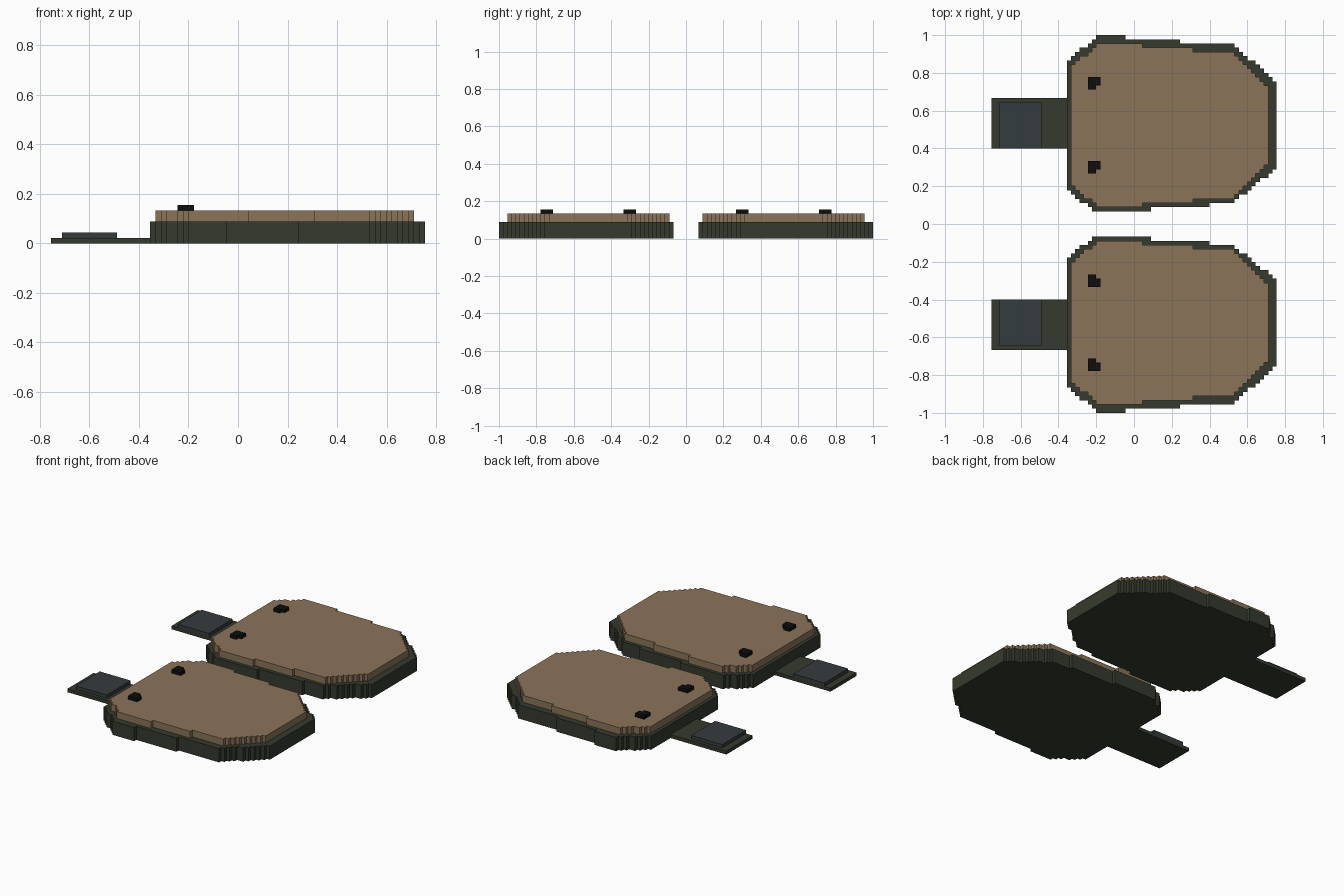
import bpy, bmesh

if "Cube" in bpy.data.objects:
    bpy.data.objects.remove(bpy.data.objects["Cube"])

U = 1 / 45  # one grid block


def material(name, r, g, b):
    def lin(c):
        c /= 255
        return c / 12.92 if c <= 0.04045 else ((c + 0.055) / 1.055) ** 2.4
    m = bpy.data.materials.new(name)
    m.diffuse_color = (lin(r), lin(g), lin(b), 1)
    m.use_nodes = True
    m.node_tree.nodes["Principled BSDF"].inputs["Base Color"].default_value = m.diffuse_color
    return m


olive = material("dark olive", 53, 58, 45)
tan = material("tan", 139, 116, 90)
slate = material("slate grey", 53, 59, 61)
black = material("black", 14, 14, 14)


def stepped(corners):
    """Turn every diagonal edge of the outline into block-sized stairs."""
    out = []
    for i, p in enumerate(corners):
        q = corners[(i + 1) % len(corners)]
        x_first = corners[i - 1][0] == p[0]   # previous edge was vertical
        dx, dy = q[0] - p[0], q[1] - p[1]
        if dx == 0 or dy == 0:
            out.append(p)
            continue
        n = max(abs(dx), abs(dy))
        a = p
        for k in range(1, n + 1):
            b = (p[0] + round(dx * k / n), p[1] + round(dy * k / n))
            out += [a, (b[0], a[1]) if x_first else (a[0], b[1])]
            a = b
    return [p for i, p in enumerate(out) if p != out[i - 1]]


def slab(name, corners, z0, z1, mat):
    """Extrude an outline upward and mirror it to the other side."""
    bm = bmesh.new()
    face = bm.faces.new([bm.verts.new((x * U, y * U, z0 * U)) for x, y in stepped(corners)])
    ext = bmesh.ops.extrude_face_region(bm, geom=[face])
    bmesh.ops.translate(bm, vec=(0, 0, (z1 - z0) * U),
                        verts=[g for g in ext["geom"] if isinstance(g, bmesh.types.BMVert)])
    bmesh.ops.recalc_face_normals(bm, faces=bm.faces)
    me = bpy.data.meshes.new(name)
    bm.to_mesh(me)
    bm.free()
    me.materials.append(mat)
    ob = bpy.data.objects.new(name, me)
    bpy.context.collection.objects.link(ob)
    mod = ob.modifiers.new("mirror", "MIRROR")
    mod.use_axis = (False, True, False)
    mod.use_mirror_merge = False


def rect(x0, x1, y0, y1):
    return [(x0, y0), (x0, y1), (x1, y1), (x1, y0)]


# Dark base pads
slab("pad_base", [(-16, 8), (-16, 39), (-9, 45), (-2, 45), (-2, 44), (11, 44), (11, 43),
                  (24, 43), (34, 34), (34, 13), (24, 5), (18, 5), (18, 4), (4, 4),
                  (4, 3), (-10, 3)], 0, 4, olive)
# Tan top layer
slab("pad_top", [(-15, 9), (-15, 38), (-9, 43), (2, 43), (2, 42), (14, 42), (14, 41),
                 (24, 41), (32, 33), (32, 14), (24, 6), (14, 6), (14, 5), (2, 5),
                 (2, 4), (-9, 4)], 4, 6, tan)
# Tab and its raised plate
slab("tab", rect(-34, -16, 18, 30), 0, 1, olive)
slab("tab_plate", rect(-32, -22, 18, 29), 1, 2, slate)
# Small notched studs
for i, y in enumerate((12, 32)):
    slab(f"stud_{i + 1}", [(-11, y), (-11, y + 3), (-8, y + 3), (-8, y + 1),
                           (-9, y + 1), (-9, y)], 6, 7, black)
